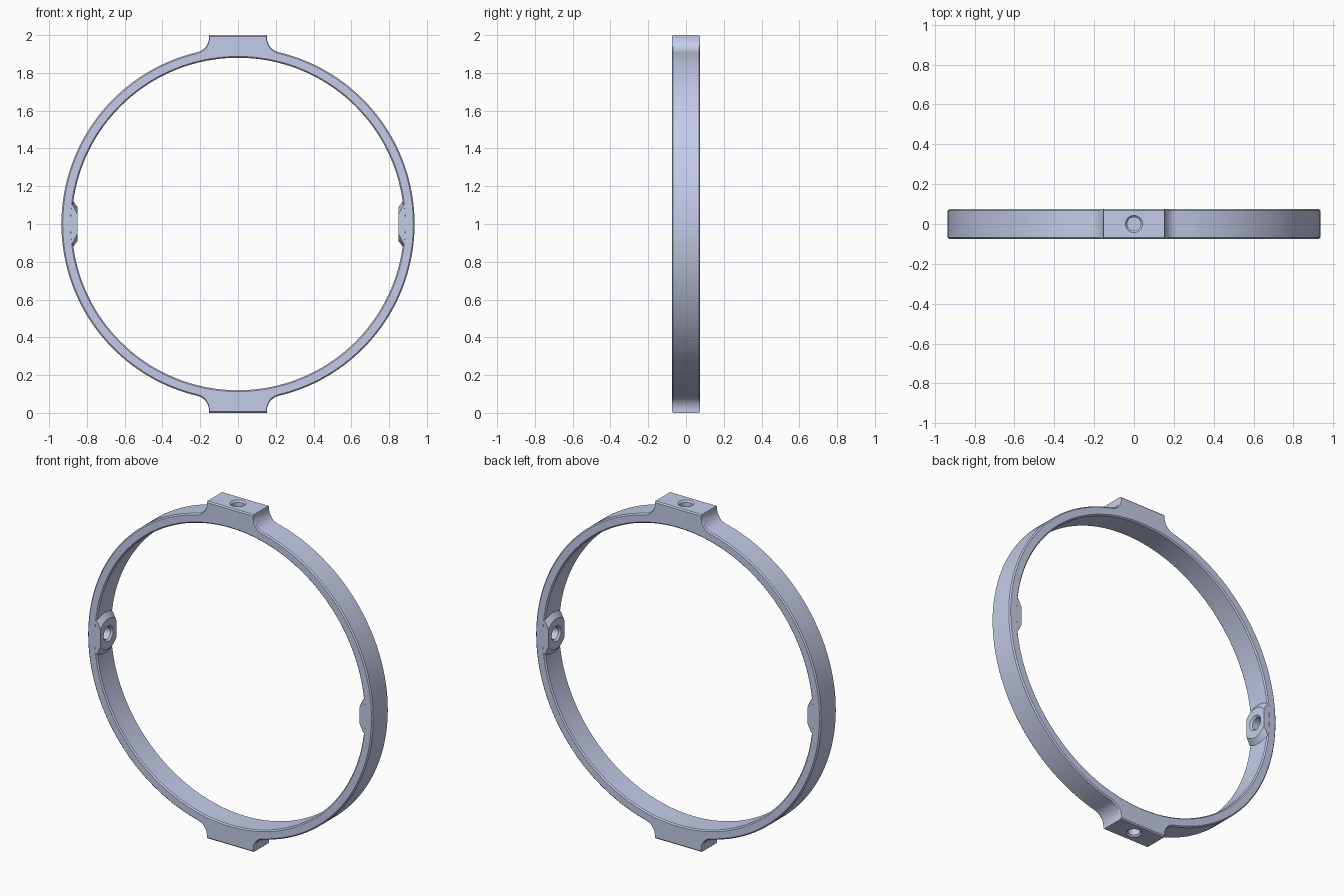
import bpy, bmesh, math
from mathutils import Matrix

if "Cube" in bpy.data.objects:
    bpy.data.objects.remove(bpy.data.objects["Cube"])

R_OUT, R_IN, HALF, CH = 0.935, 0.88, 0.075, 0.007

metal = bpy.data.materials.new("pale blue grey metal")
metal.diffuse_color = (0.59, 0.64, 0.855, 1)
metal.use_nodes = True
metal.node_tree.nodes["Principled BSDF"].inputs["Base Color"].default_value = metal.diffuse_color


def make_object(name, bm):
    bmesh.ops.recalc_face_normals(bm, faces=bm.faces)
    mesh = bpy.data.meshes.new(name)
    bm.to_mesh(mesh)
    bm.free()
    ob = bpy.data.objects.new(name, mesh)
    bpy.context.collection.objects.link(ob)
    ob.data.materials.append(metal)
    return ob


def lathe(name, profile, place, clip=None, seg=48):
    """Solid of revolution about local z from (radius, height) pairs."""
    bm = bmesh.new()
    rings = [[bm.verts.new((r * math.cos(2 * math.pi * i / seg),
                            r * math.sin(2 * math.pi * i / seg), h))
              for i in range(seg)] for r, h in profile]
    for a, b in zip(rings, rings[1:]):
        for i in range(seg):
            j = (i + 1) % seg
            bm.faces.new((a[i], a[j], b[j], b[i]))
    bm.faces.new(rings[0])
    bm.faces.new(rings[-1])
    bmesh.ops.transform(bm, matrix=place, verts=bm.verts)
    if clip:
        for s in (-1, 1):
            cut = bmesh.ops.bisect_plane(
                bm, geom=bm.verts[:] + bm.edges[:] + bm.faces[:],
                plane_co=(0, s * clip, 0), plane_no=(0, s, 0), clear_outer=True)
            edges = [e for e in cut["geom_cut"] if isinstance(e, bmesh.types.BMEdge)]
            bmesh.ops.edgeloop_fill(bm, edges=edges)
    return make_object(name, bm)


def combine(target, tool, operation):
    mod = target.modifiers.new(operation, "BOOLEAN")
    mod.operation, mod.object, mod.solver = operation, tool, "EXACT"
    bpy.context.view_layer.objects.active = target
    bpy.ops.object.modifier_apply(modifier=mod.name)
    bpy.data.objects.remove(tool)


# Quarter outline from the top lug, down its fillet, along the ring
cx, cz = 0.235, 0.99
fr = math.hypot(cx, cz) - R_OUT
end = math.atan2(cz, cx) + math.pi
quarter = [(x * (cx - fr) / 4, 1.0) for x in range(5)]
quarter += [(cx + fr * math.cos(a), cz + fr * math.sin(a))
            for a in (math.pi + (end - math.pi) * i / 10 for i in range(11))]
start = math.atan2(cz, cx)
quarter += [(R_OUT * math.cos(a), R_OUT * math.sin(a))
            for a in (start * (1 - i / 36) for i in range(1, 37))]
half = quarter + [(x, -z) for x, z in reversed(quarter[:-1])]
outline = half + [(-x, z) for x, z in reversed(half[1:-1])]

# Ring with lugs: chamfered section swept round the outline
bm = bmesh.new()
sections = []
for x, z in outline:
    r = math.hypot(x, z)
    section = [(r, HALF - CH), (r - CH, HALF), (R_IN + CH, HALF), (R_IN, HALF - CH)]
    section += [(q, -y) for q, y in reversed(section)]
    sections.append([bm.verts.new((x / r * q, y, z / r * q + 1)) for q, y in section])
for a, b in zip(sections, sections[1:] + sections[:1]):
    for i in range(8):
        j = (i + 1) % 8
        bm.faces.new((a[i], a[j], b[j], b[i]))
ring = make_object("ring", bm)

# Inner side bosses, flared into the ring
centre = Matrix.Translation((0, 0, 1))
for s in (-1, 1):
    place = centre @ Matrix.Rotation(s * math.pi / 2, 4, "Y")
    boss = lathe("boss", [(0.09, 0.85), (0.103, 0.86), (0.122, 0.873), (0.14, 0.9)],
                 place, clip=HALF - 0.0005)
    combine(ring, boss, "UNION")

# Blind countersunk holes: inward in the bosses, outward in the lugs
for s in (-1, 1):
    place = centre @ Matrix.Rotation(s * math.pi / 2, 4, "Y")
    hole = lathe("boss_hole", [(0.053, 0.84), (0.045, 0.85), (0.035, 0.86), (0.035, 0.91)], place)
    combine(ring, hole, "DIFFERENCE")
    place = centre @ Matrix.Rotation(0 if s > 0 else math.pi, 4, "Y")
    hole = lathe("lug_hole", [(0.053, 1.01), (0.043, 1.0), (0.034, 0.991), (0.034, 0.92)], place)
    combine(ring, hole, "DIFFERENCE")

bpy.ops.object.select_all(action="DESELECT")
ring.select_set(True)
bpy.context.view_layer.objects.active = ring
bpy.ops.object.shade_smooth_by_angle(angle=math.radians(25))
